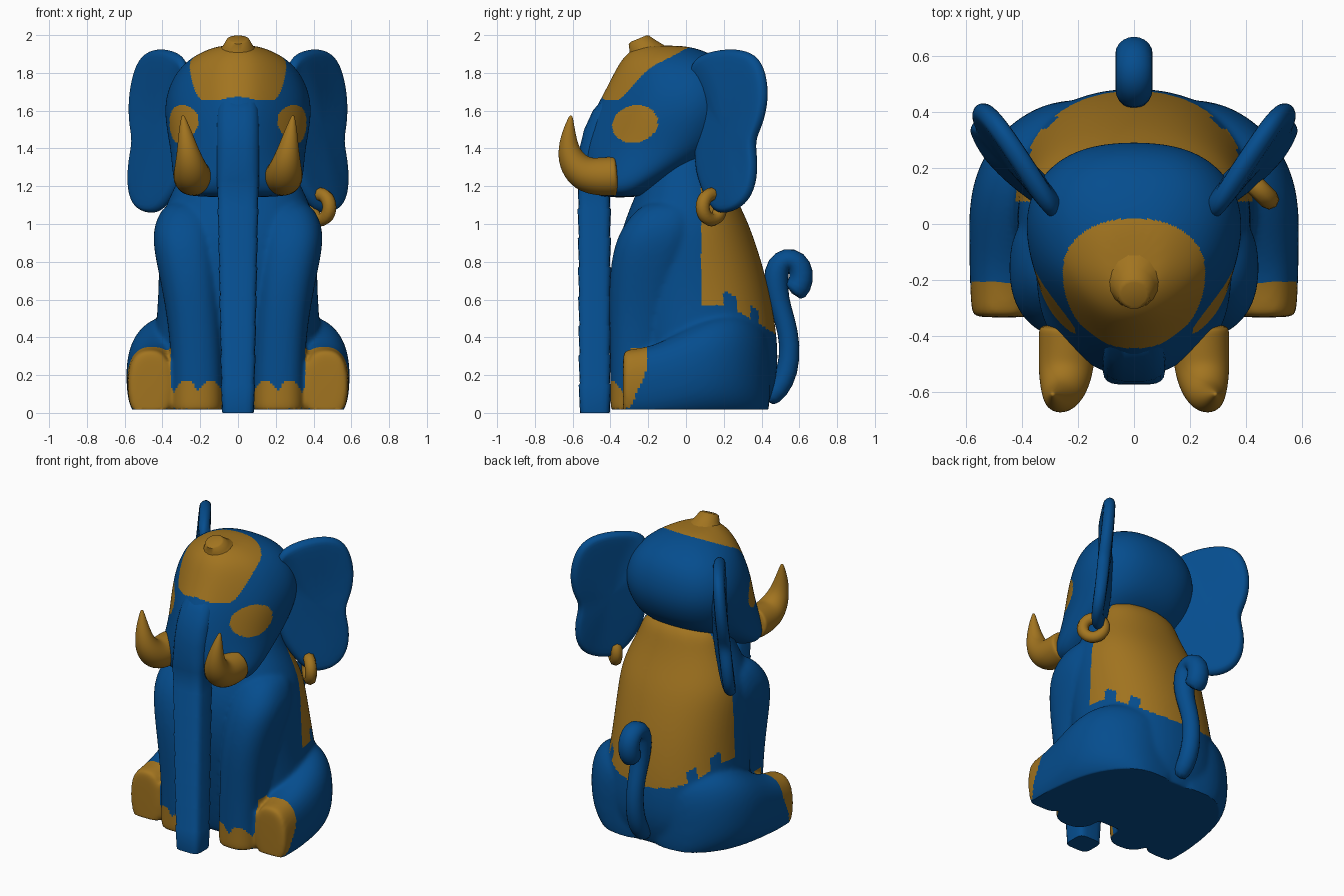
import bpy, bmesh, math
from mathutils import Vector as V


def material(name, rgb):
    m = bpy.data.materials.new(name)
    m.diffuse_color = (*rgb, 1)
    return m


BLUE = material("deep blue", (0.0015, 0.074, 0.27))
GOLD = material("old gold", (0.36, 0.175, 0.014))


def ring(c, u, v, n=16, p=2.0, k=0.0):
    """Superellipse around c with half axes u and v; k narrows the +v side."""
    pts = []
    for i in range(n):
        a = 2 * math.pi * (i + 0.5) / n
        ca, sa = math.cos(a), math.sin(a)
        x = math.copysign(abs(ca) ** (2 / p), ca) * (1 - k * max(0, sa))
        y = math.copysign(abs(sa) ** (2 / p), sa)
        pts.append(V(c) + 1.02 * (V(u) * x + V(v) * y))
    return pts


def level(z, yf, yb, hw, k=0.0, cx=0, **kw):
    """Horizontal ring from front yf to back yb, half width hw."""
    return ring((cx, (yf + yb) / 2, z), (hw, 0, 0), (0, (yf - yb) / 2, 0), k=k, **kw)


def loft(bm, rings):
    rows = [[bm.verts.new(p) for p in r] for r in rings]
    n = len(rows[0])
    for a, b in zip(rows, rows[1:]):
        for i in range(n):
            bm.faces.new((a[i], a[(i + 1) % n], b[(i + 1) % n], b[i]))
    bm.faces.new(rows[0][::-1])
    bm.faces.new(rows[-1])


def finish(name, bm, mat, subdiv=2, voxel=0, paint=None, angle=50):
    """Make the object, bake its modifiers, then paint faces by rule."""
    bmesh.ops.recalc_face_normals(bm, faces=bm.faces)
    me = bpy.data.meshes.new(name)
    bm.to_mesh(me)
    bm.free()
    me.materials.append(mat)
    if paint:
        me.materials.append(GOLD)
    ob = bpy.data.objects.new(name, me)
    bpy.context.collection.objects.link(ob)
    if subdiv:
        s = ob.modifiers.new("subdivide", "SUBSURF")
        s.levels = s.render_levels = subdiv
    if voxel:
        r = ob.modifiers.new("blend", "REMESH")
        r.mode, r.voxel_size = "VOXEL", voxel
        s = ob.modifiers.new("relax", "SMOOTH")
        s.factor, s.iterations = 0.5, 12
    dg = bpy.context.evaluated_depsgraph_get()
    me = bpy.data.meshes.new_from_object(ob.evaluated_get(dg))
    ob.modifiers.clear()
    ob.data = me
    if voxel:
        for v in me.vertices:
            v.co.z = max(v.co.z, 0.018)
    for f in me.polygons:
        f.use_smooth = True
        f.material_index = int(bool(paint and paint(*f.center)))
    me.set_sharp_from_angle(angle=math.radians(angle))
    return ob


def tube(bm, path, n=10):
    """Tube along (x, y, z, radius) points whose bends lie near the yz plane."""
    pts = [V(p[:3]) for p in path]
    rings = []
    for i, p in enumerate(path):
        t = (pts[min(i + 1, len(pts) - 1)] - pts[max(i - 1, 0)]).normalized()
        side = V((0, -t.z, t.y)).normalized()
        rings.append(ring(pts[i], (p[3], 0, 0), side * p[3], n))
    loft(bm, rings)


# Body: torso, front legs and thighs blended together
bm = bmesh.new()
loft(bm, [level(*r, p=2.2) for r in (
    (-0.02, -0.22, 0.41, 0.42), (0.03, -0.25, 0.43, 0.43), (0.16, -0.28, 0.48, 0.45),
    (0.32, -0.31, 0.49, 0.45), (0.5, -0.34, 0.47, 0.43), (0.7, -0.37, 0.43, 0.42),
    (0.9, -0.36, 0.37, 0.42), (1.03, -0.32, 0.32, 0.41), (1.15, -0.27, 0.26, 0.36),
    (1.27, -0.22, 0.21, 0.3), (1.42, -0.18, 0.16, 0.26))])
for s in (1, -1):
    loft(bm, [level(z, yf, yb, hw, cx=s * cx, p=2.4) for z, yf, yb, hw, cx in (
        (-0.02, -0.4, -0.12, 0.135, 0.215), (0.04, -0.4, -0.12, 0.135, 0.215),
        (0.2, -0.4, -0.12, 0.135, 0.215), (0.45, -0.405, -0.08, 0.14, 0.225),
        (0.7, -0.41, 0.0, 0.16, 0.25), (0.9, -0.38, 0.05, 0.175, 0.28),
        (1.02, -0.315, 0.06, 0.16, 0.28), (1.13, -0.21, 0.05, 0.1, 0.27))])
    loft(bm, [ring((s * (xi + xo) / 2, y, (zt - 0.04) / 2), ((xo - xi) / 2, 0, 0),
                   (0, 0, (zt + 0.04) / 2), p=2.5) for y, xi, xo, zt in (
        (-0.335, 0.36, 0.57, 0.32), (-0.325, 0.35, 0.582, 0.335), (-0.2, 0.33, 0.588, 0.345),
        (-0.08, 0.26, 0.59, 0.4), (0.04, 0.16, 0.592, 0.47), (0.16, 0.1, 0.575, 0.52),
        (0.28, 0.05, 0.52, 0.53), (0.38, 0.02, 0.42, 0.48), (0.45, 0.02, 0.28, 0.4))])


def body_gold(x, y, z):
    ax = abs(x)
    if z < 0.024:                                     # underside stays blue
        return False
    if ax < 0.355 and y < -0.15:                      # scalloped front toes
        toe = z < 0.11 + 0.065 * abs(math.sin(math.pi * (ax - 0.21) / 0.13))
        return toe and y < -0.3
    if y < -0.15:                                     # soles of the hind feet
        return z < 0.35 and y < -0.21 - 0.09 * max(0, (0.22 - z) / 0.2)
    hem = 0.57 - 0.6 * max(0, y - 0.22)               # notched back cloth
    notch = 0.2 < y < 0.27 or 0.34 < y < 0.385
    return y > 0.08 and z > hem + 0.07 * notch


finish("body", bm, BLUE, 2, 0.0125, body_gold)

# Head, with painted cap and eye patches
bm = bmesh.new()
loft(bm, [level(*r, p=2.5) for r in (
    (1.14, -0.46, -0.24, 0.25, 0.3), (1.17, -0.51, -0.19, 0.32, 0.32),
    (1.23, -0.54, -0.08, 0.35, 0.38), (1.31, -0.55, 0.06, 0.36, 0.45),
    (1.4, -0.55, 0.2, 0.37, 0.52), (1.5, -0.525, 0.265, 0.39, 0.58),
    (1.6, -0.485, 0.295, 0.402, 0.58), (1.7, -0.43, 0.29, 0.388, 0.52),
    (1.8, -0.38, 0.255, 0.34, 0.45), (1.88, -0.335, 0.18, 0.26, 0.38),
    (1.935, -0.27, 0.05, 0.14, 0.3), (1.945, -0.22, -0.05, 0.07, 0.3))])


def head_gold(x, y, z):
    cap = (abs(x) / 0.255) ** 2.2 + (abs(y + 0.17) / (0.19 if y > -0.17 else 0.275)) ** 2.1
    dy, dz = y + 0.27, z - 1.53
    eye = ((dy + 0.1 * dz) / 0.122) ** 2 + ((dz - 0.15 * dy) / 0.1) ** 2
    return (z > 1.655 and cap < 1) or (abs(x) > 0.1 and eye < 1)


finish("head", bm, BLUE, 4, 0, head_gold)

# Knob on the cap, leaning forward
bm = bmesh.new()
loft(bm, [ring((0, y, z), (r, 0, 0), (0, r * 0.92, r * 0.38), 16) for y, z, r in (
    (-0.2, 1.86, 0.16), (-0.21, 1.905, 0.105), (-0.23, 1.945, 0.075),
    (-0.25, 1.976, 0.058), (-0.252, 1.981, 0.045))])
finish("cap_knob", bm, GOLD, 0)

# Trunk: slightly stepped segments, running up into the brow
bm = bmesh.new()
rows = []
for i in range(8):
    z0, w = i * 0.155, 0.082 + 0.003 * i
    for z, g in ((z0, 0.0), (z0 + 0.148, 0.007)):
        rows.append(level(z, -0.56 - 0.001 * i - g, -0.405 + g, w + g, p=4.5, n=20))
rows += [level(*r, p=3.2, n=20) for r in (
    (1.3, -0.572, -0.38, 0.115), (1.4, -0.562, -0.35, 0.115), (1.5, -0.538, -0.32, 0.115),
    (1.6, -0.492, -0.3, 0.11), (1.68, -0.425, -0.27, 0.1))]
loft(bm, rows)
finish("trunk", bm, BLUE, 0)

# Tusks and ears, one on each side
EAR = ((0.02, 1.81), (0.05, 1.885), (0.15, 1.92), (0.27, 1.93), (0.37, 1.9), (0.42, 1.81),
       (0.435, 1.66), (0.4, 1.52), (0.355, 1.44), (0.375, 1.33), (0.365, 1.2), (0.32, 1.11),
       (0.25, 1.065), (0.17, 1.05), (0.12, 1.11), (0.08, 1.2), (0.05, 1.3), (0.05, 1.45),
       (0.05, 1.6), (0.03, 1.72))
for s, side in ((1, "right"), (-1, "left")):
    bm = bmesh.new()
    tube(bm, [(s * x, y, z, r) for x, y, z, r in (
        (0.235, -0.36, 1.255, 0.105), (0.238, -0.38, 1.253, 0.105), (0.24, -0.47, 1.25, 0.104),
        (0.245, -0.545, 1.265, 0.098), (0.252, -0.597, 1.32, 0.082), (0.264, -0.623, 1.39, 0.06),
        (0.278, -0.622, 1.48, 0.038), (0.29, -0.61, 1.565, 0.012), (0.291, -0.609, 1.575, 0.005))], 12)
    finish("tusk_" + side, bm, GOLD, 2)

    bm = bmesh.new()
    rows = []
    for off, k in ((-0.04, 0.8), (-0.034, 0.93), (0, 1.03), (0.034, 0.93), (0.04, 0.8)):
        row = []
        for y, z in EAR:
            y, z = 0.24 + (y - 0.24) * k, 1.5 + (z - 1.5) * (1 + (k - 1) * 0.5)
            lean = 0.11 * (1.6 - z)                   # lower lobe hangs outward
            tuck = 0.4 * max(0, 0.24 - y) * (z < 1.78)    # inner edge sinks into the head
            row.append(V((s * (0.287 + 0.66 * y + lean - tuck + off * 0.83), y - off * 0.55, z)))
        rows.append(row)
    loft(bm, rows)
    finish("ear_" + side, bm, BLUE, 2)

# Single earring
bpy.ops.mesh.primitive_torus_add(major_radius=0.066, minor_radius=0.037, major_segments=24,
                                 minor_segments=8, location=(0.437, 0.135, 1.09),
                                 rotation=(math.pi / 2, 0, -math.pi / 4))
earring = bpy.context.object
earring.name = "earring"
earring.data.materials.append(GOLD)
bpy.ops.object.shade_smooth_by_angle(angle=math.radians(50))

# Tail, rising up the back and curling over at the end
bm = bmesh.new()
path = [(0, 0.42, 0.06, 0.05), (0, 0.49, 0.12, 0.06), (0, 0.54, 0.22, 0.06),
        (0, 0.553, 0.36, 0.056), (0, 0.525, 0.49, 0.056), (0, 0.485, 0.6, 0.06)]
for i in range(7):
    a = math.radians(190 - 45 * i)
    path.append((0, 0.545 + 0.072 * math.cos(a), 0.725 + 0.095 * math.sin(a), 0.07))
tube(bm, path, 10)
finish("tail", bm, BLUE, 1)
